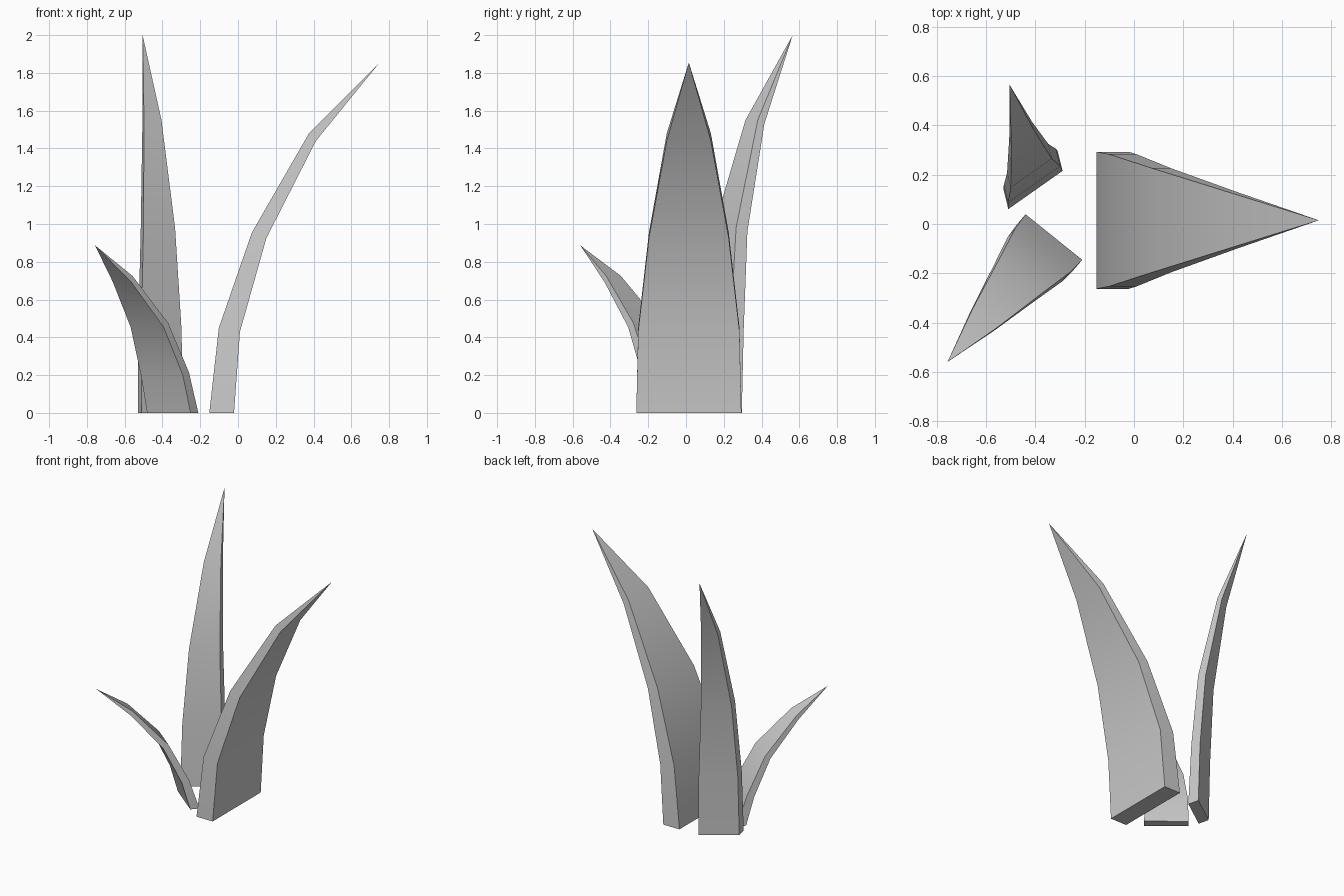
import bpy, bmesh, math
from mathutils import Vector

cube = bpy.data.objects.get("Cube")
if cube:
    bpy.data.objects.remove(cube, do_unlink=True)

# Leaf material
grey = bpy.data.materials.new("leaf grey")
grey.use_nodes = True
colour = (0.6, 0.6, 0.6, 1)
grey.diffuse_color = colour
grey.node_tree.nodes["Principled BSDF"].inputs["Base Color"].default_value = colour

# Share of the base width kept at each ring
TAPER = (1, 0.965, 0.76, 0.42)


def leaf(name, base, tip, half_width, inner, outer):
    """Curved four-sided blade; inner and outer hold (reach, height) per ring."""
    base, tip = Vector(base), Vector(tip)
    side = Vector((*half_width, 0))
    lean = Vector((tip.x - base.x, tip.y - base.y, 0))
    bm = bmesh.new()
    rings = []
    for width, near, far in zip(TAPER, inner, outer):
        corners = []
        for (reach, height), sign in ((near, -1), (near, 1), (far, 1), (far, -1)):
            point = base + lean * reach + side * width * sign
            point.z = height
            corners.append(bm.verts.new(point))
        rings.append(corners)
    top = bm.verts.new(tip)
    bm.faces.new(rings[0])
    for i in range(4):
        j = (i + 1) % 4
        for low, high in zip(rings, rings[1:]):
            bm.faces.new((low[i], low[j], high[j], high[i]))
        bm.faces.new((rings[-1][i], rings[-1][j], top))
    bmesh.ops.recalc_face_normals(bm, faces=bm.faces)
    mesh = bpy.data.meshes.new(name)
    bm.to_mesh(mesh)
    bm.free()
    mesh.materials.append(grey)
    obj = bpy.data.objects.new(name, mesh)
    bpy.context.collection.objects.link(obj)
    bpy.ops.object.select_all(action="DESELECT")
    obj.select_set(True)
    bpy.context.view_layer.objects.active = obj
    bpy.ops.object.shade_smooth_by_angle(angle=math.radians(40))


# Wide leaf leaning left
leaf("wide_leaf", (-0.152, 0.015, 0), (0.75, 0.015, 1.855), (0, 0.278),
     [(0, 0), (0.056, 0.45), (0.25, 0.955), (0.585, 1.48)],
     [(0.145, 0), (0.18, 0.43), (0.335, 0.925), (0.626, 1.44)])

# Tall leaf leaning back
leaf("tall_leaf", (-0.40, 0.138, 0), (-0.505, 0.565, 2), (0.11, 0.0775),
     [(0, 0), (0.053, 0.45), (0.16, 0.98), (0.49, 1.55)],
     [(0.187, 0), (0.216, 0.43), (0.30, 0.96), (0.572, 1.53)])

# Short leaf leaning forward and right
leaf("short_leaf", (-0.325, -0.053, 0), (-0.757, -0.56, 0.887), (0.115, -0.0925),
     [(0, 0), (0.106, 0.215), (0.305, 0.475), (0.652, 0.725)],
     [(0.095, 0), (0.18, 0.2), (0.36, 0.453), (0.672, 0.695)])
